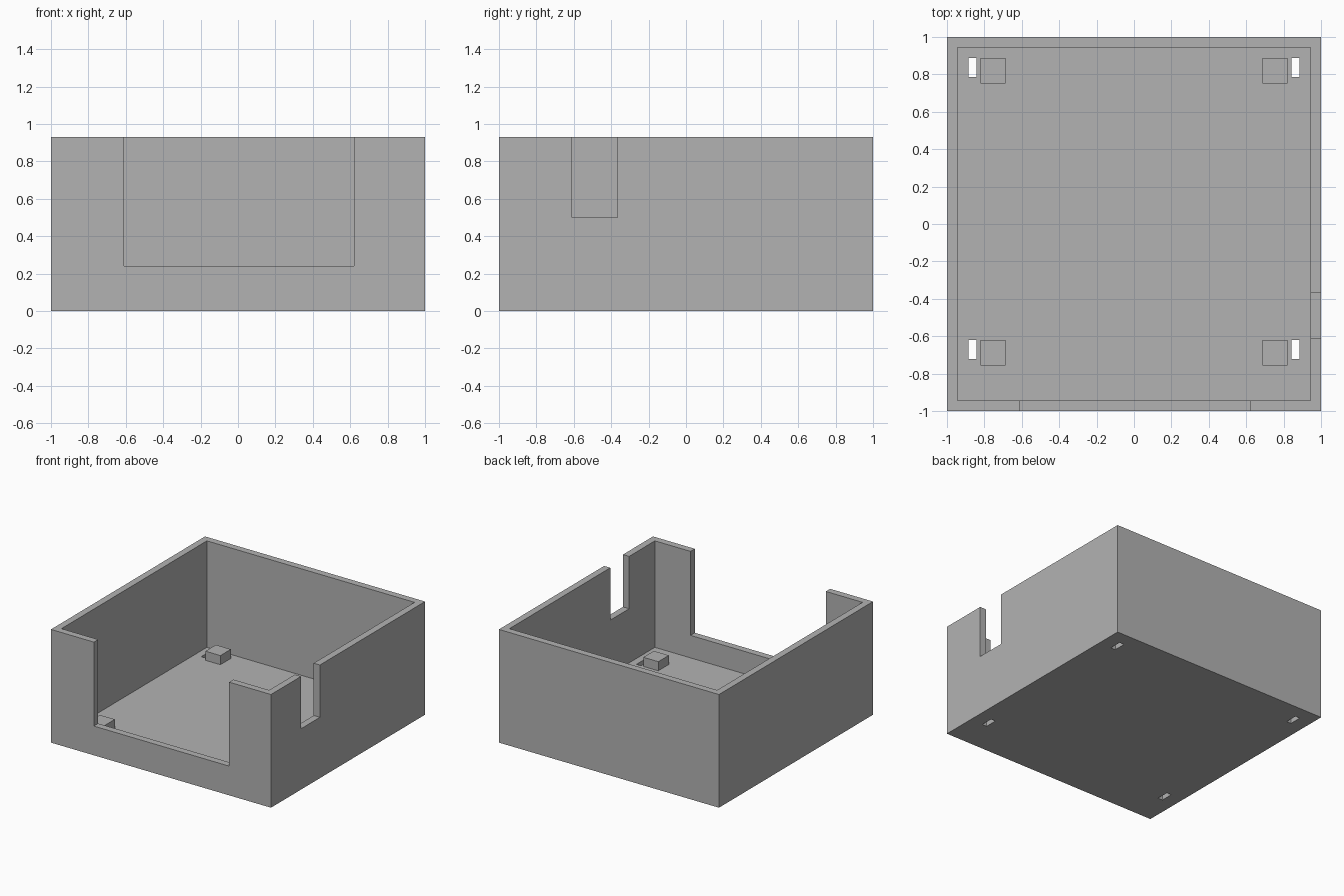
import bpy
from mathutils import Vector

if "Cube" in bpy.data.objects:
    bpy.data.objects.remove(bpy.data.objects["Cube"], do_unlink=True)

HEIGHT, WALL, FLOOR = 0.93, 0.056, 0.055
INNER = 1 - WALL

grey = bpy.data.materials.new("plain grey")
grey.use_nodes = True
colour = (0.45, 0.45, 0.45, 1)
grey.diffuse_color = colour
grey.node_tree.nodes["Principled BSDF"].inputs["Base Color"].default_value = colour


def box(name, low, high):
    """Axis-aligned box between two corners."""
    low, high = Vector(low), Vector(high)
    bpy.ops.mesh.primitive_cube_add(size=1)
    obj = bpy.context.object
    obj.name = name
    for v in obj.data.vertices:
        v.co = [(a + b) / 2 + c * (b - a) for a, b, c in zip(low, high, v.co)]
    obj.data.materials.append(grey)
    return obj


def cut(target, low, high):
    """Subtract a box from the target."""
    cutter = box("cutter", low, high)
    cutter.hide_render = True
    mod = target.modifiers.new("cut", 'BOOLEAN')
    mod.operation, mod.solver, mod.object = 'DIFFERENCE', 'EXACT', cutter
    bpy.context.view_layer.objects.active = target
    bpy.ops.object.modifier_apply(modifier=mod.name)
    bpy.data.objects.remove(cutter, do_unlink=True)


# Open-topped tray
tray = box("tray", (-1, -1, 0), (1, 1, HEIGHT))
cut(tray, (-INNER, -INNER, FLOOR), (INNER, INNER, 2))

# Wide front opening and narrow side notch
cut(tray, (-0.61, -1.2, 0.24), (0.62, -0.9, 2))
cut(tray, (0.9, -0.61, 0.5), (1.2, -0.365, 2))

# Mounting pegs with a strap slot outside each one
rows = {"front": -0.62, "back": 0.887}
for side, sign in (("left", 1), ("right", -1)):
    for row, y in rows.items():
        xs = sorted((sign * 0.843, sign * 0.885))
        cut(tray, (xs[0], y - 0.102, -0.1), (xs[1], y, 0.2))
        xs = sorted((sign * 0.686, sign * 0.822))
        box(f"{row}_{side}_peg", (xs[0], y - 0.136, FLOOR), (xs[1], y, 0.13))
